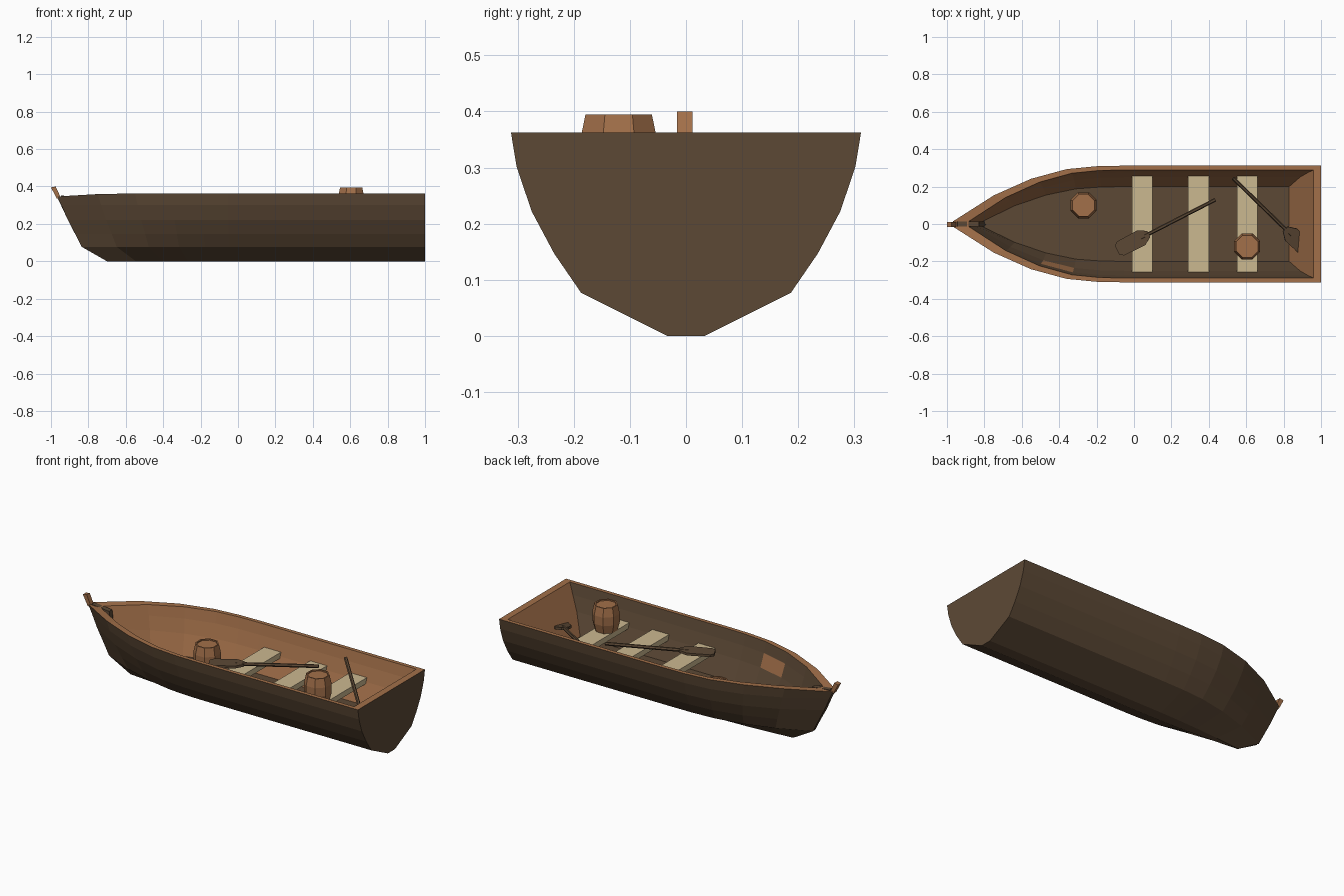
import bpy, bmesh, math
from mathutils import Vector, Matrix

if "Cube" in bpy.data.objects:
    bpy.data.objects.remove(bpy.data.objects["Cube"])


def material(name, rgb):
    m = bpy.data.materials.new(name)
    m.diffuse_color = (*rgb, 1)
    m.use_nodes = True
    m.node_tree.nodes["Principled BSDF"].inputs["Base Color"].default_value = m.diffuse_color
    return m


DARK = material("dark brown wood", (0.108, 0.066, 0.036))
WARM = material("warm brown wood", (0.36, 0.16, 0.067))
PALE = material("pale plank wood", (0.60, 0.48, 0.28))


def finish(bm, name, *mats):
    bmesh.ops.recalc_face_normals(bm, faces=bm.faces)
    me = bpy.data.meshes.new(name)
    bm.to_mesh(me)
    bm.free()
    for m in mats:
        me.materials.append(m)
    ob = bpy.data.objects.new(name, me)
    bpy.context.collection.objects.link(ob)
    return ob


def prism(name, profile, y0, y1, mat):
    """Extrude an (x, z) outline along y."""
    bm = bmesh.new()
    f = bm.faces.new([bm.verts.new((x, y0, z)) for x, z in profile])
    r = bmesh.ops.extrude_face_region(bm, geom=[f])
    vs = [g for g in r["geom"] if isinstance(g, bmesh.types.BMVert)]
    bmesh.ops.translate(bm, verts=vs, vec=(0, y1 - y0, 0))
    return finish(bm, name, mat)


# hull half section, keel -> rim -> inside floor: (half width, z, stern x, bow x)
SECTION = [(0.033, 0, 1, -0.70), (0.187, 0.077, 1, -0.835),
           (0.235, 0.147, 1, -0.87), (0.275, 0.222, 1, -0.91),
           (0.302, 0.302, 1, -0.945), (0.312, 0.363, 1, -0.968),
           (0.289, 0.363, 0.96, -0.885), (0.275, 0.30, 0.93, -0.87),
           (0.25, 0.222, 0.887, -0.85), (0.20, 0.11, 0.83, -0.82)]
# stations: gunwale x, width factor, rim height factor
STATIONS = [(1, 1, 1), (-0.05, 1, 1), (-0.2, 0.99, 1), (-0.36, 0.94, 1),
            (-0.55, 0.775, 1), (-0.75, 0.49, 0.99), (-0.968, 0.045, 0.955)]

bm = bmesh.new()
rings = []
n = len(SECTION)
for sx, k, rim in STATIONS:
    pts = []
    for w, z, stern, bow in SECTION:
        x = stern if sx == 1 else -0.05 + (sx + 0.05) * (bow + 0.05) / -0.918
        pts.append((x, w * k, z * rim if z > 0.35 else z))
    loop = [(x, -y, z) for x, y, z in reversed(pts)] + pts
    rings.append([bm.verts.new(p) for p in loop])
m = 2 * n
for s, (a, b) in enumerate(zip(rings, rings[1:])):
    for i in range(m):
        j = (i + 1) % m
        f = bm.faces.new((a[i], a[j], b[j], b[i]))
        rim_face = i in (3, 15)
        back_wall = 16 <= i <= 18          # inside of the far side
        patch = i == 1 and s == 3
        f.material_index = int(rim_face or back_wall or patch)
for r in (rings[0], rings[-1]):            # stern and bow ends
    bm.faces.new(r[4:16])
    bm.faces.new(r[16:] + r[:4]).material_index = 1
    bm.faces.new((r[3], r[4], r[15], r[16])).material_index = 1
finish(bm, "hull", DARK, WARM)

# stem post and dark knee behind it
prism("stem_post", [(-0.968, 0.335), (-1, 0.395), (-0.975, 0.40), (-0.945, 0.335)],
      -0.016, 0.012, WARM)
prism("bow_knee", [(-0.95, 0.335), (-0.945, 0.352), (-0.83, 0.34), (-0.80, 0.11), (-0.83, 0.11)],
      -0.014, 0.014, DARK)

# seats
for i, (x0, x1) in enumerate([(-0.01, 0.10), (0.29, 0.40), (0.55, 0.66)]):
    prism(f"seat_{i + 1}", [(x0, 0.212), (x1, 0.212), (x1, 0.245), (x0, 0.245)],
          -0.265, 0.268, PALE)


# barrels: eight-sided, with a sunken lid
def barrel(name, x, y, z):
    b = bmesh.new()
    prev = None
    prof = [(0.063, 0), (0.075, 0.05), (0.075, 0.10), (0.064, 0.15), (0.056, 0.15), (0.056, 0.143)]
    for r, h in prof:
        ring = [b.verts.new((x + r * math.cos(math.pi * (i + .5) / 4),
                             y + r * math.sin(math.pi * (i + .5) / 4), z + h)) for i in range(8)]
        if prev:
            for i in range(8):
                j = (i + 1) % 8
                b.faces.new((prev[i], prev[j], ring[j], ring[i]))
        else:
            b.faces.new(ring)
        prev = ring
    b.faces.new(prev)
    finish(b, name, WARM)


barrel("floor_barrel", -0.27, 0.10, 0.108)
barrel("seat_barrel", 0.605, -0.12, 0.245)


# oars: shaft plus a flat blade with clipped corners
def oar(name, tip, end):
    tip, end = Vector(tip), Vector(end)
    d = end - tip
    L = d.length
    u = d.normalized()
    side = u.cross(Vector((0, 0, 1))).normalized()
    up = side.cross(u)
    M = Matrix((u, side, up)).transposed().to_4x4()
    M.translation = tip
    b = bmesh.new()
    rot = Matrix.Translation((L * 0.38, 0, 0)) @ Matrix.Rotation(math.pi / 2, 4, 'Y')
    bmesh.ops.create_cone(b, cap_ends=True, segments=6, radius1=0.010, radius2=0.010,
                          depth=L * 0.76, matrix=rot)
    a = L - 0.19
    half = [(a, 0.018), (a + 0.045, 0.045), (L - 0.02, 0.042), (L, 0.025)]
    out = half + [(x, -y) for x, y in reversed(half)]
    lo = [b.verts.new((x, y, -0.007)) for x, y in out]
    hi = [b.verts.new((x, y, 0.007)) for x, y in out]
    b.faces.new(lo)
    b.faces.new(hi)
    for i in range(8):
        j = (i + 1) % 8
        b.faces.new((lo[i], lo[j], hi[j], hi[i]))
    b.transform(M)
    finish(b, name, DARK)


oar("oar_on_seats", (0.435, 0.13, 0.30), (-0.09, -0.14, 0.282))
oar("oar_at_stern", (0.53, 0.245, 0.33), (0.94, -0.155, 0.18))
